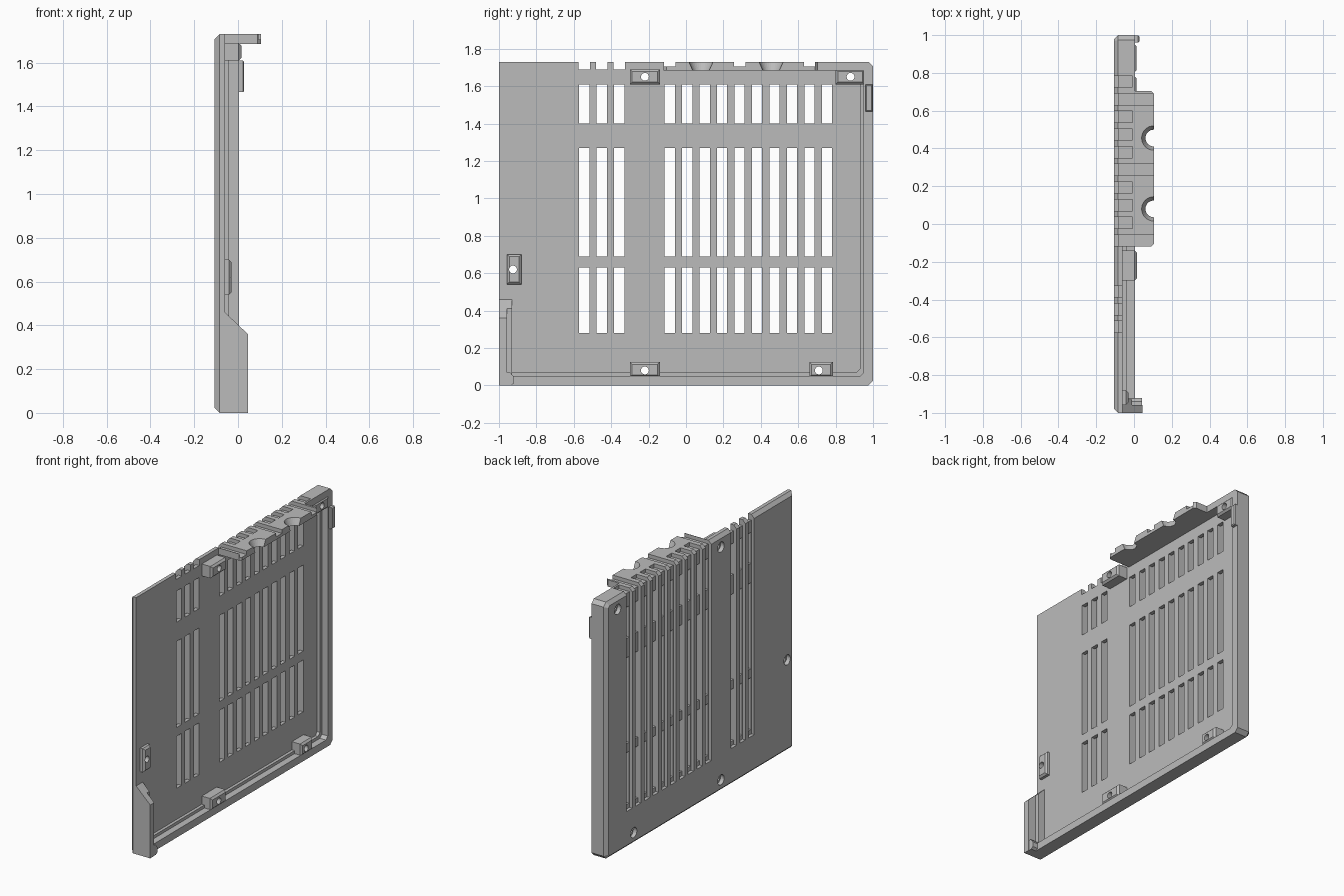
import bpy, bmesh
from mathutils import Vector

cube = bpy.data.objects.get("Cube")
if cube:
    bpy.data.objects.remove(cube, do_unlink=True)

mat = bpy.data.materials.new("plain grey")
mat.use_nodes = True
GREY = (0.5, 0.5, 0.5, 1)
mat.diffuse_color = GREY
mat.node_tree.nodes["Principled BSDF"].inputs["Base Color"].default_value = GREY

OUT, IN, RIM, TOP = -0.107, -0.06, 0.005, 1.73


def prism(bm, pts, axis, a, b):
    """Extrude a flat polygon along an axis; pts hold the other two coordinates in order."""
    def place(p, d):
        c = list(p)
        c.insert("xyz".index(axis), d)
        return bm.verts.new(c)
    face = bm.faces.new([place(p, a) for p in pts])
    ext = bmesh.ops.extrude_face_region(bm, geom=[face])["geom"]
    shift = Vector([b - a if n == axis else 0 for n in "xyz"])
    bmesh.ops.translate(bm, vec=shift, verts=[g for g in ext if isinstance(g, bmesh.types.BMVert)])


def box(bm, x, y, z):
    prism(bm, [(x[0], z[0]), (x[1], z[0]), (x[1], z[1]), (x[0], z[1])], "y", *y)


def rod(bm, x, y, z, r):
    prism(bm, [Vector((y, z)) + Vector((r, 0)) @ rot(k / 24) for k in range(24)], "x", *x)


def rot(turn):
    from mathutils import Matrix
    return Matrix.Rotation(turn * 6.283185, 2)


def finish(bm, name):
    bmesh.ops.recalc_face_normals(bm, faces=bm.faces)
    mesh = bpy.data.meshes.new(name)
    bm.to_mesh(mesh)
    bm.free()
    mesh.materials.append(mat)
    ob = bpy.data.objects.new(name, mesh)
    bpy.context.collection.objects.link(ob)
    return ob


def bevel_where(bm, test, width):
    edges = [e for e in bm.edges if all(test(v.co) for v in e.verts)]
    bmesh.ops.bevel(bm, geom=edges, offset=width, segments=1, affect="EDGES")


def cut(ob, *cutters):
    for c in cutters:
        m = ob.modifiers.new("cut", "BOOLEAN")
        m.operation, m.solver, m.object = "DIFFERENCE", "EXACT", c


# Slot layout
wide_slots = [-0.087 + 0.0935 * i for i in range(10)]
side_slots = [-0.544 + 0.0935 * i for i in range(3)]
slot_rows = [(0.28, 0.63), (0.69, 1.27), (1.40, 1.61)]

# Cutter: through slots
bm = bmesh.new()
for y in wide_slots + side_slots:
    for row in slot_rows:
        box(bm, (-0.2, 0.0), (y - 0.027, y + 0.027), row)
slots = finish(bm, "slot_cutter")

# Cutter: outer grooves that wrap over the top edge
bm = bmesh.new()
for i, y in enumerate(wide_slots + side_slots):
    end = 0.2 if i in (0, 4, 8) else -0.008
    floor = 1.705 if i < 10 else 1.69
    prism(bm, [(-0.2, 0.25), (-0.085, 0.25), (-0.085, floor), (end, floor), (end, 1.9), (-0.2, 1.9)],
          "y", y - 0.03, y + 0.03)
grooves = finish(bm, "groove_cutter")

# Cutters: screw holes and their recesses
screws = [(-0.22, 1.65), (0.88, 1.65), (-0.22, 0.08), (0.71, 0.08), (-0.925, 0.62)]
bm = bmesh.new()
for y, z in screws:
    rod(bm, (-0.2, 0.2), y, z, 0.021)
holes = finish(bm, "hole_cutter")
bm = bmesh.new()
for y, z in screws:
    rod(bm, (-0.2, -0.08), y, z, 0.034)
recesses = finish(bm, "recess_cutter")

# Cutter: countersunk half holes in the lip
bm = bmesh.new()
for y in (0.08, 0.455):
    ret = bmesh.ops.create_cone(bm, cap_ends=True, segments=32, radius1=0.04, radius2=0.067, depth=0.06)
    bmesh.ops.translate(bm, vec=(0.105, y, 1.705), verts=ret["verts"])
lip_holes = finish(bm, "lip_hole_cutter")

# Main panel with chamfered outer border
bm = bmesh.new()
prism(bm, [(-1, 0), (0.975, 0), (1, 0.025), (1, 1.705), (0.975, TOP), (-1, TOP)], "x", OUT, IN)
bevel_where(bm, lambda c: c.x < OUT + 0.001, 0.022)
panel = finish(bm, "panel")
cut(panel, slots, grooves, holes, recesses)

# Raised rim along bottom, back and top
bm = bmesh.new()
prism(bm, [(-0.96, 0), (0.975, 0), (1, 0.025), (1, 1.705), (0.975, TOP), (-0.12, TOP),
           (-0.12, 1.685), (0.93, 1.685), (0.95, 1.665), (0.95, 0.07), (0.93, 0.05), (-0.96, 0.05)],
      "x", IN, RIM)
rim = finish(bm, "rim")
cut(rim, grooves)

# Low ledge inside the rim
bm = bmesh.new()
prism(bm, [(-0.94, 0.03), (0.97, 0.03), (0.97, 1.68), (0.93, 1.68), (0.93, 0.09), (0.91, 0.07), (-0.94, 0.07)],
      "x", IN, -0.04)
ledge = finish(bm, "rim_ledge")
cut(ledge, holes)

# Top lip
bm = bmesh.new()
prism(bm, [(RIM, -0.12), (0.09, -0.12), (0.105, -0.105), (0.105, 0.69), (0.09, 0.705), (RIM, 0.705)],
      "z", 1.685, TOP)
lip = finish(bm, "top_lip")
cut(lip, grooves, lip_holes)

# Front flange with sloped top, inner step and foot
bm = bmesh.new()
prism(bm, [(IN, 0), (0.045, 0), (0.045, 0.36), (IN, 0.46)], "y", -1, -0.957)
prism(bm, [(IN, 0.01), (-0.01, 0.01), (-0.01, 0.41), (IN, 0.46)], "y", -0.96, -0.93)
prism(bm, [(-1, 0.0), (-0.935, 0.0), (-0.92, 0.012), (-0.92, 0.045), (-0.94, 0.07), (-1, 0.07)], "x", IN, 0.043)
finish(bm, "front_flange")

# Screw bosses
bosses = {
    "top_front_boss": (0.015, (-0.3, -0.14), (1.61, 1.69)),
    "top_back_boss": (0.012, (0.8, 0.955), (1.61, 1.69)),
    "bottom_front_boss": (0.012, (-0.3, -0.14), (0.045, 0.125)),
    "bottom_back_boss": (0.012, (0.66, 0.785), (0.045, 0.125)),
    "side_boss": (-0.03, (-0.957, -0.88), (0.54, 0.7)),
}
for name, (depth, y, z) in bosses.items():
    bm = bmesh.new()
    box(bm, (IN, depth), y, z)
    bevel_where(bm, lambda c: c.x > depth - 0.001, 0.012)
    cut(finish(bm, name), holes)

# Clip tab on the back rim
bm = bmesh.new()
box(bm, (-0.01, 0.028), (0.96, 0.998), (1.465, 1.61))
bevel_where(bm, lambda c: c.x > 0.02, 0.006)
finish(bm, "clip_tab")

# Bake the cuts and drop the cutters
bpy.context.view_layer.update()
deps = bpy.context.evaluated_depsgraph_get()
for ob in [o for o in bpy.context.collection.objects if o.modifiers]:
    baked = bpy.data.meshes.new_from_object(ob.evaluated_get(deps))
    ob.modifiers.clear()
    ob.data = baked
    deps = bpy.context.evaluated_depsgraph_get()
for c in (slots, grooves, holes, recesses, lip_holes):
    bpy.data.objects.remove(c, do_unlink=True)
